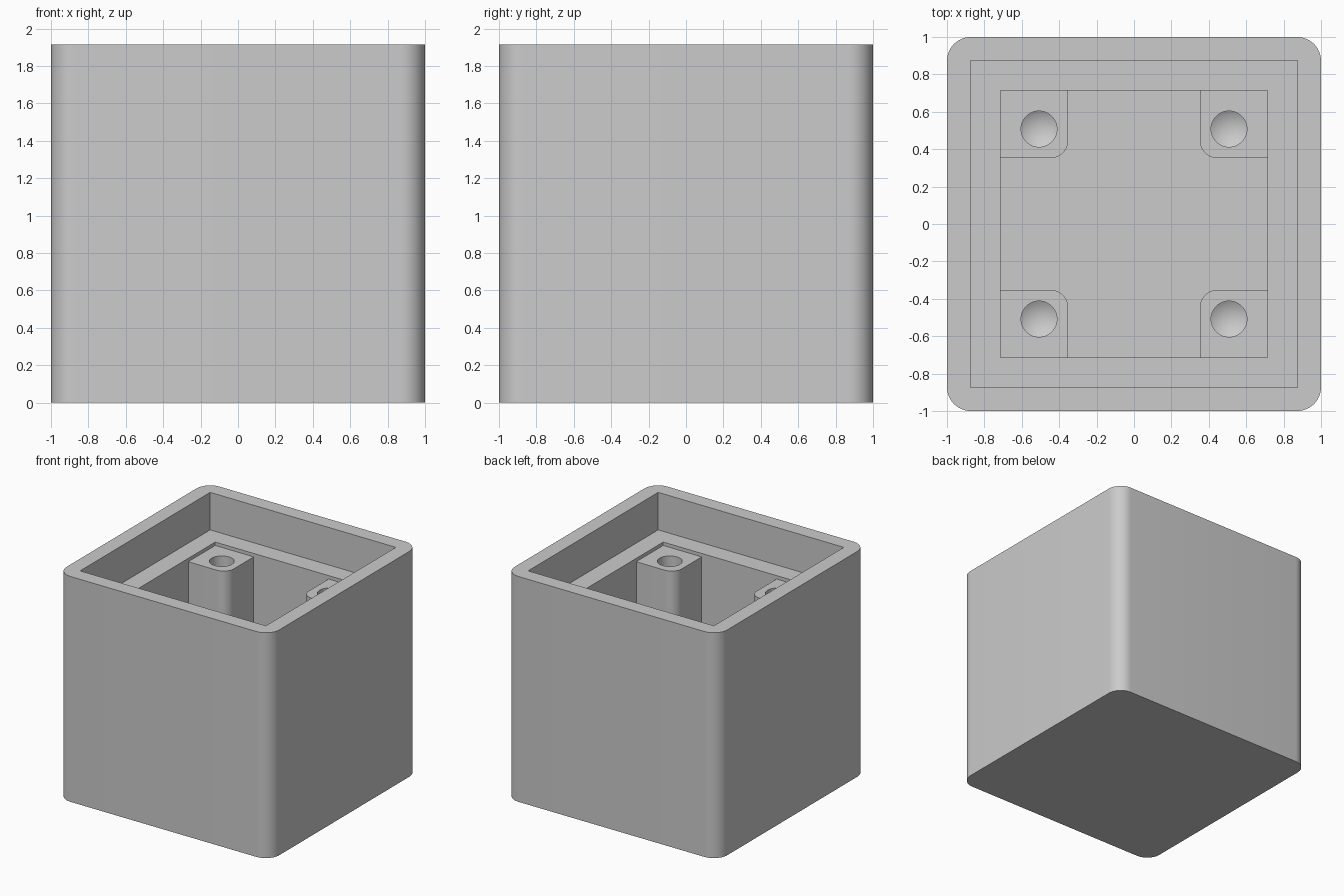
import bpy, bmesh, math

if "Cube" in bpy.data.objects:
    bpy.data.objects.remove(bpy.data.objects["Cube"])

HEIGHT = 1.915
LEDGE_Z = 1.596      # seat for a lid inside the rim
POST_Z = 1.567       # post tops sit just under the ledge
FLOOR_Z = 0.128
RIM, CAVITY = 0.873, 0.714

grey = bpy.data.materials.new("light grey plastic")
grey.diffuse_color = (0.6, 0.6, 0.6, 1)
grey.use_nodes = True
grey.node_tree.nodes["Principled BSDF"].inputs["Base Color"].default_value = grey.diffuse_color


def rounded(x0, y0, x1, y1, radii, seg=12):
    """Counter-clockwise rectangle; radii for corners x0y0, x1y0, x1y1, x0y1."""
    corners = [(x0, y0, 1, 1), (x1, y0, -1, 1), (x1, y1, -1, -1), (x0, y1, 1, -1)]
    pts = []
    for i, ((x, y, sx, sy), r) in enumerate(zip(corners, radii)):
        if r == 0:
            pts.append((x, y))
            continue
        for k in range(seg + 1):
            a = math.pi + math.pi / 2 * (i + k / seg)
            pts.append((x + sx * r + r * math.cos(a), y + sy * r + r * math.sin(a)))
    return pts


def prism(name, outline, z0, z1, tip=None):
    """Extrude an outline; an optional tip point closes the bottom as a cone."""
    bm = bmesh.new()
    low = [bm.verts.new((x, y, z0)) for x, y in outline]
    high = [bm.verts.new((x, y, z1)) for x, y in outline]
    point = bm.verts.new(tip) if tip else None
    n = len(outline)
    for i in range(n):
        j = (i + 1) % n
        bm.faces.new((low[i], low[j], high[j], high[i]))
        if point:
            bm.faces.new((low[j], low[i], point))
    bm.faces.new(high)
    if not point:
        bm.faces.new(low[::-1])
    bmesh.ops.recalc_face_normals(bm, faces=bm.faces)
    mesh = bpy.data.meshes.new(name)
    bm.to_mesh(mesh)
    bm.free()
    mesh.materials.append(grey)
    obj = bpy.data.objects.new(name, mesh)
    bpy.context.collection.objects.link(obj)
    return obj


def activate(obj):
    bpy.ops.object.select_all(action='DESELECT')
    obj.select_set(True)
    bpy.context.view_layer.objects.active = obj


def cut(obj, cutter):
    activate(obj)
    mod = obj.modifiers.new("cut", 'BOOLEAN')
    mod.operation, mod.solver, mod.object = 'DIFFERENCE', 'EXACT', cutter
    bpy.ops.object.modifier_apply(modifier=mod.name)
    bpy.data.objects.remove(cutter)


def smooth(obj):
    activate(obj)
    bpy.ops.object.shade_smooth_by_angle(angle=math.radians(30))


def square(h, r=0):
    return rounded(-h, -h, h, h, [r] * 4)


# Box shell: rounded block with a lid recess and a deeper cavity
box = prism("box_shell", square(1, 0.128), 0, HEIGHT)
cut(box, prism("recess_cutter", square(RIM), LEDGE_Z, HEIGHT + 0.2))
cut(box, prism("cavity_cutter", square(CAVITY), FLOOR_Z, HEIGHT + 0.1))
smooth(box)

# Corner screw posts: one rounded inner edge, drilled hole with a conical end
post = prism("screw_posts",
             rounded(0.352, 0.352, CAVITY + 0.002, CAVITY + 0.002, [0.095, 0, 0, 0]),
             FLOOR_Z - 0.002, POST_Z)
c, r, hole_z = 0.508, 0.096, 1.15
circle = [(c + r * math.cos(math.tau * k / 48), c + r * math.sin(math.tau * k / 48))
          for k in range(48)]
cut(post, prism("hole_cutter", circle, hole_z, POST_Z + 0.1, (c, c, hole_z - 0.058)))
smooth(post)
mirror = post.modifiers.new("four_corners", 'MIRROR')
mirror.use_axis = (True, True, False)
mirror.use_mirror_merge = False
